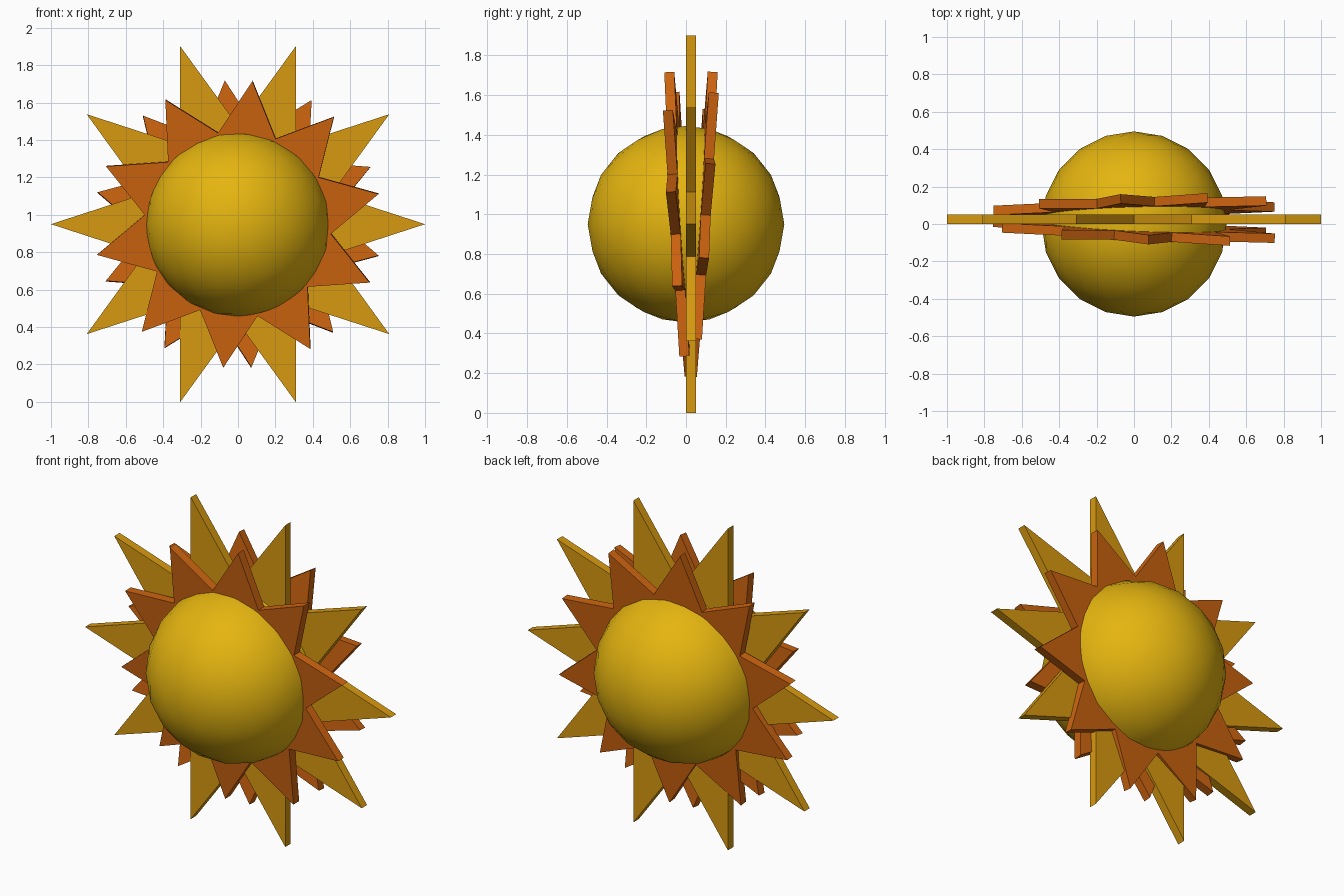
import bpy, bmesh
from math import pi, sin, cos, radians
from mathutils import Matrix, Vector

CENTRE = Vector((0, 0, 0.95))
THICK = 0.05

cube = bpy.data.objects.get("Cube")
if cube:
    bpy.data.objects.remove(cube, do_unlink=True)


def material(name, colour):
    mat = bpy.data.materials.new(name)
    mat.use_nodes = True
    mat.diffuse_color = (*colour, 1)
    mat.node_tree.nodes["Principled BSDF"].inputs["Base Color"].default_value = (*colour, 1)
    return mat


def add_object(name, bm, mat):
    bmesh.ops.recalc_face_normals(bm, faces=bm.faces)
    mesh = bpy.data.meshes.new(name)
    bm.to_mesh(mesh)
    bm.free()
    mesh.materials.append(mat)
    obj = bpy.data.objects.new(name, mesh)
    bpy.context.collection.objects.link(obj)
    return obj


def ray_ring(name, mat, outer, inner, turn, depth, lean_x=0, lean_z=0):
    """Ten-pointed flat star, leaning so that y = depth + lean_x*x + lean_z*z."""
    bm = bmesh.new()
    rims = []
    for side in (-THICK / 2, THICK / 2):
        rim = []
        for i in range(20):
            r = inner if i % 2 else outer
            a = radians(turn) + i * pi / 10
            x, z = r * cos(a), r * sin(a)
            y = depth + side + lean_x * x + lean_z * z
            rim.append(bm.verts.new(CENTRE + Vector((x - lean_x * side, y, z - lean_z * side))))
        bm.faces.new(rim)
        rims.append(rim)
    front, back = rims
    for i in range(20):
        j = (i + 1) % 20
        bm.faces.new((front[i], front[j], back[j], back[i]))
    return add_object(name, bm, mat)


yellow = material("sun yellow", (0.78, 0.46, 0.005))
gold = material("ray gold", (0.68, 0.32, 0.005))
orange = material("ray orange", (0.60, 0.125, 0.005))

# Round core
bm = bmesh.new()
bmesh.ops.create_icosphere(bm, subdivisions=3, radius=0.495,
                           matrix=Matrix.Translation(CENTRE))
for face in bm.faces:
    face.smooth = True
add_object("sun_core", bm, yellow)

# Long rays in the middle, short leaning rays in front and behind
ray_ring("long_rays", gold, 1.0, 0.526, 0, 0.025)
ray_ring("front_short_rays", orange, 0.77, 0.5, 12.2, -0.033, -0.044, -0.0625)
ray_ring("back_short_rays", orange, 0.77, 0.5, -12.7, 0.082, 0.028, 0.071)
